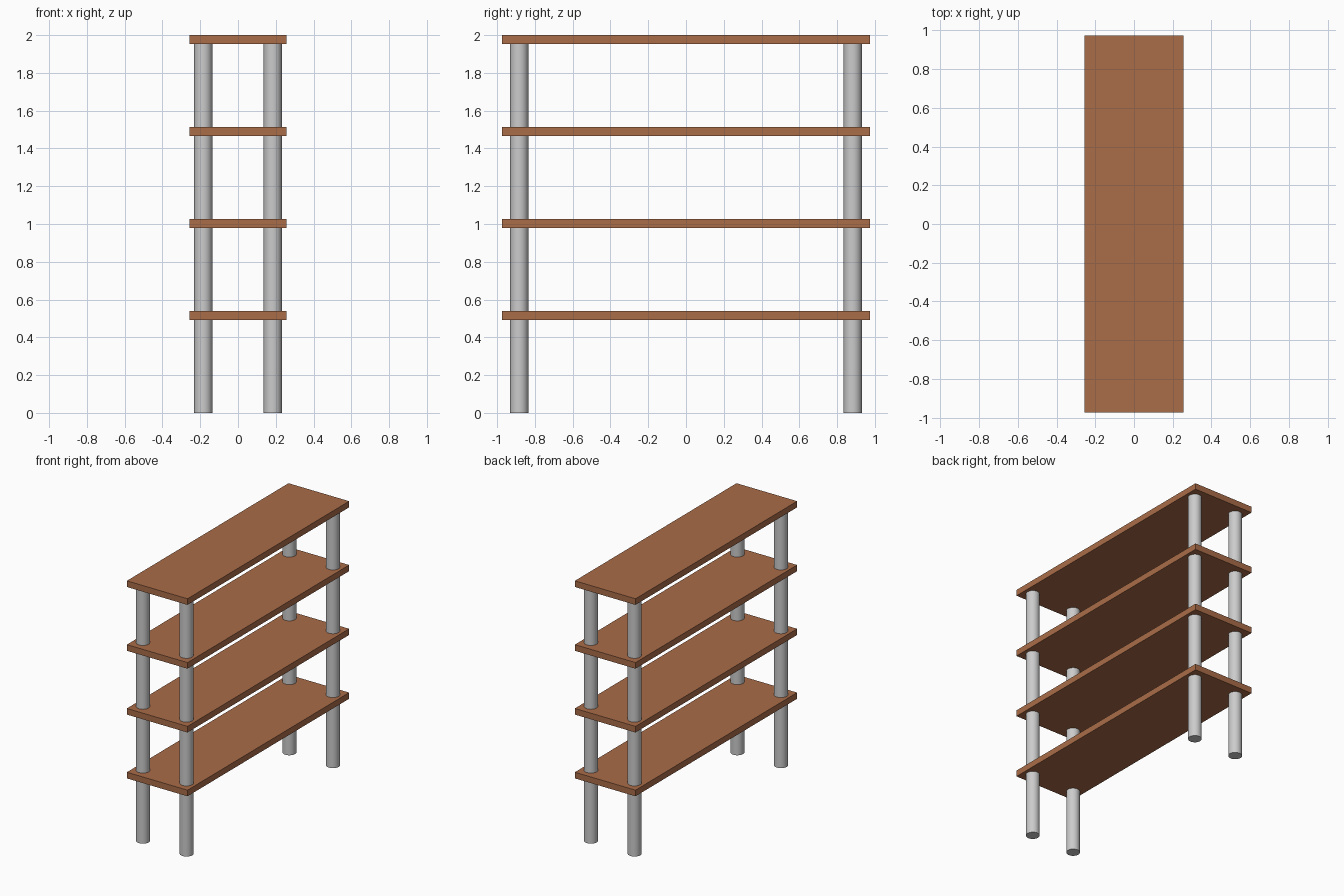
import bpy

if "Cube" in bpy.data.objects:
    bpy.data.objects.remove(bpy.data.objects["Cube"])

SHELF_X, SHELF_Y, SHELF_T = 0.512, 1.95, 0.047
SHELF_GAP = 0.487
LEG_X, LEG_Y, LEG_R = 0.184, 0.883, 0.048
LEG_TOP = 1.97

wood = bpy.data.materials.new("wood")
wood.diffuse_color = (0.40, 0.15, 0.065, 1)
wood.use_nodes = True
wood.node_tree.nodes["Principled BSDF"].inputs["Base Color"].default_value = wood.diffuse_color


# Flat wooden board with its upper face at the given height
def shelf(name, top):
    bpy.ops.mesh.primitive_cube_add(size=1, location=(0, 0, top - SHELF_T / 2))
    ob = bpy.context.object
    ob.name = name
    ob.scale = (SHELF_X, SHELF_Y, SHELF_T)
    bpy.ops.object.transform_apply(location=False, rotation=False, scale=True)
    ob.data.materials.append(wood)


# Round grey post running from the floor into the top board
def leg(name, x, y):
    bpy.ops.mesh.primitive_cylinder_add(vertices=32, radius=LEG_R, depth=LEG_TOP,
                                        location=(x, y, LEG_TOP / 2))
    bpy.context.object.name = name
    bpy.ops.object.shade_smooth_by_angle()


# Four evenly spaced shelves
for i, name in enumerate(("top_shelf", "upper_shelf", "middle_shelf", "lower_shelf")):
    shelf(name, 2 - i * SHELF_GAP)

# Four corner legs
for end, sy in (("front", -1), ("back", 1)):
    for side, sx in (("left", -1), ("right", 1)):
        leg(f"{end}_{side}_leg", sx * LEG_X, sy * LEG_Y)
